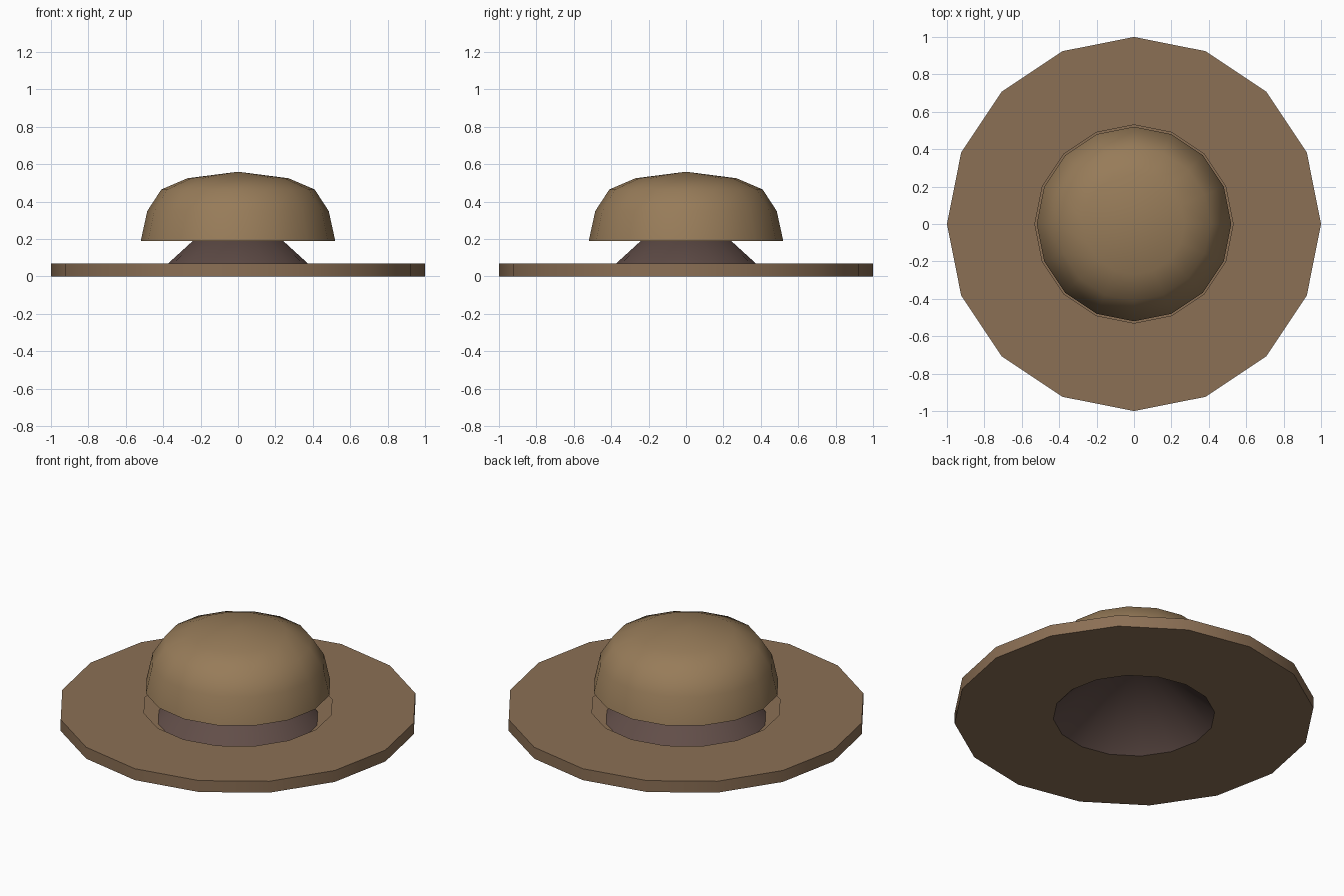
import bpy, bmesh
from math import cos, sin, pi, radians

if "Cube" in bpy.data.objects:
    bpy.data.objects.remove(bpy.data.objects["Cube"])

SIDES = 16


def material(name, rgb):
    m = bpy.data.materials.new(name)
    m.diffuse_color = (*rgb, 1)
    m.use_nodes = True
    m.node_tree.nodes["Principled BSDF"].inputs["Base Color"].default_value = m.diffuse_color
    return m


def lathe(name, profile, mat, up=True):
    """Revolve (radius, z) points into an open shell; radius 0 makes a pole."""
    bm = bmesh.new()
    rings = []
    for r, z in profile:
        if r == 0:
            rings.append([bm.verts.new((0, 0, z))] * SIDES)
        else:
            rings.append([bm.verts.new((r * cos(2 * pi * i / SIDES),
                                        r * sin(2 * pi * i / SIDES), z))
                          for i in range(SIDES)])
    for a, b in zip(rings, rings[1:]):
        for i in range(SIDES):
            j = (i + 1) % SIDES
            corners = list(dict.fromkeys((a[i], a[j], b[j], b[i])))
            bm.faces.new(corners)
    if not up:
        bmesh.ops.reverse_faces(bm, faces=bm.faces[:])
    mesh = bpy.data.meshes.new(name)
    bm.to_mesh(mesh)
    bm.free()
    mesh.materials.append(mat)
    ob = bpy.data.objects.new(name, mesh)
    bpy.context.collection.objects.link(ob)
    bpy.ops.object.select_all(action='DESELECT')
    ob.select_set(True)
    bpy.context.view_layer.objects.active = ob
    bpy.ops.object.shade_smooth_by_angle(angle=radians(50))
    return ob


brim_tan = material("brim_tan", (0.26, 0.16, 0.09))
crown_tan = material("crown_tan", (0.31, 0.20, 0.10))
lining_mauve = material("lining_mauve", (0.12, 0.075, 0.065))

# Brim: underside, outer wall and top, open in the middle
lathe("brim", [(0.45, 0), (1, 0), (1, 0.07), (0.53, 0.07)], brim_tan)

# Crown: domed shell floating over the open band
lathe("crown", [(0.52, 0.19), (0.485, 0.35), (0.41, 0.465),
                (0.27, 0.525), (0, 0.56)], crown_tan)

# Lining: cone rising from the underside into the crown, facing down
lathe("lining", [(0.45, 0), (0, 0.41)], lining_mauve, up=False)
